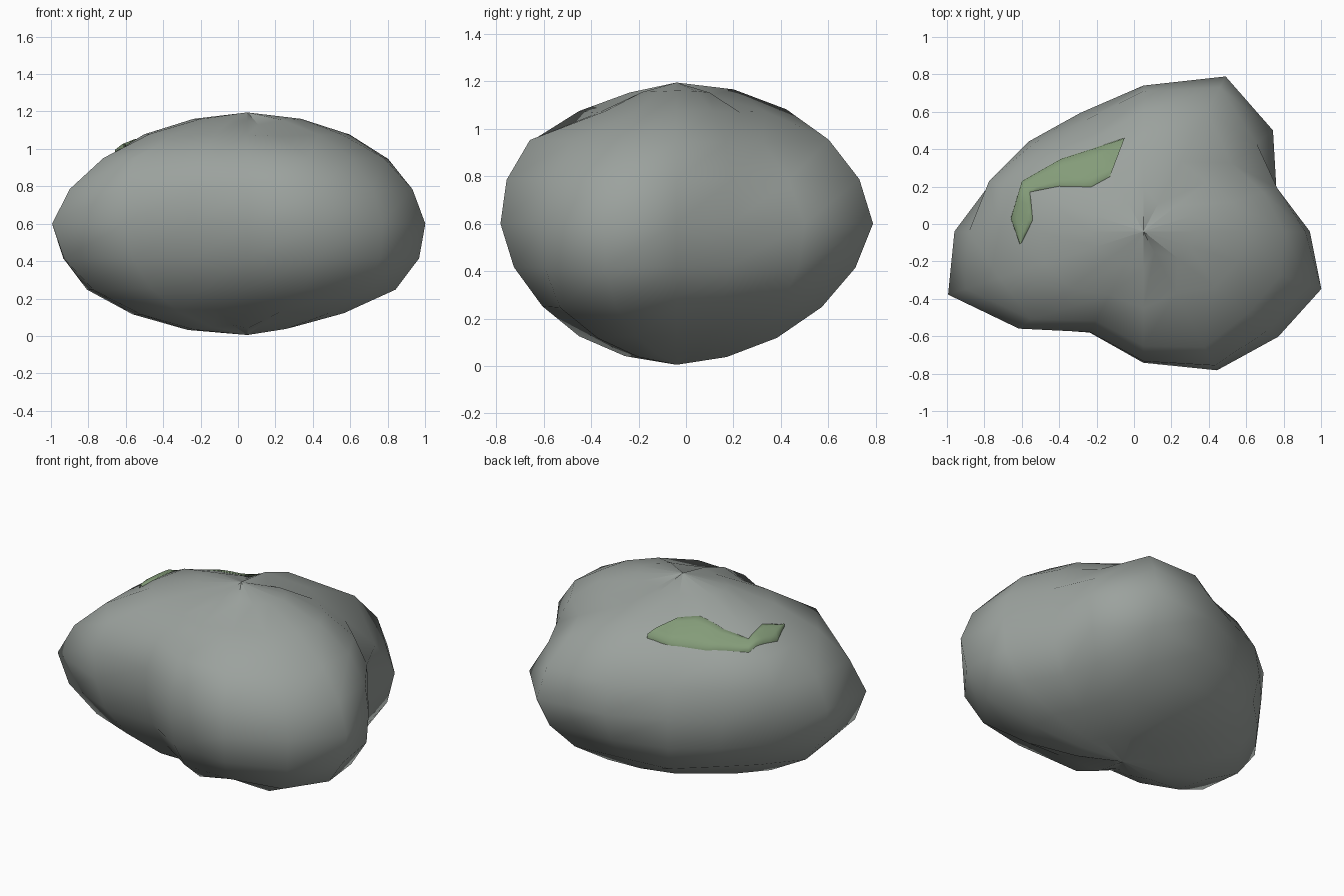
import bpy, bmesh, math
from mathutils import Vector
from mathutils.bvhtree import BVHTree

cube = bpy.data.objects.get("Cube")
if cube:
    bpy.data.objects.remove(cube)


def make_material(name, rgb):
    mat = bpy.data.materials.new(name)
    mat.use_nodes = True
    mat.diffuse_color = (*rgb, 1)
    mat.node_tree.nodes["Principled BSDF"].inputs["Base Color"].default_value = (*rgb, 1)
    return mat


def make_object(name, bm, mat):
    bmesh.ops.recalc_face_normals(bm, faces=bm.faces)
    for face in bm.faces:
        face.smooth = True
    mesh = bpy.data.meshes.new(name)
    bm.to_mesh(mesh)
    obj = bpy.data.objects.new(name, mesh)
    bpy.context.collection.objects.link(obj)
    mesh.materials.append(mat)
    return obj


stone = make_material("stone grey", (0.33, 0.36, 0.34))
moss_green = make_material("moss green", (0.23, 0.33, 0.19))

# Boulder: a flattened sphere swelling into lobes, with puckered poles.
# Each row is the outline (percent of full radius) at one height, bottom to top.
SEGMENTS, RINGS = 16, 10
CENTRE = Vector((0.05, -0.04, 0.6))
HALF_HEIGHT, DEPTH = 0.595, 0.78
OUTLINES = [
    [78, 75, 85, 95, 90, 80, 80, 90, 103, 100, 85, 67, 90, 65, 95, 84],
    [95, 82, 98, 105, 94, 96, 88, 92, 106, 110, 90, 72, 89, 97, 110, 106],
    [89, 77, 98, 115, 100, 88, 87, 88, 101, 113, 93, 75, 90, 103, 102, 103],
    [93, 86, 82, 110, 102, 85, 90, 100, 95, 103, 105, 82, 97, 106, 98, 98],
    [93, 90, 82, 66, 100, 64, 76, 89, 93, 90, 82, 78, 82, 50, 85, 88],
]


def boulder_point(segment, ring):
    # Outlines sit on every second ring; the rings between are blended
    lower, upper = OUTLINES[(ring - 1) // 2], OUTLINES[ring // 2]
    swell = (lower[segment] + upper[segment]) / 200
    turn = math.tau * segment / SEGMENTS
    latitude = math.pi * (ring / RINGS - 0.5)
    radius = swell * math.cos(latitude)
    height = HALF_HEIGHT * math.sin(latitude) * (1 - 0.13 * (1 - swell))
    return CENTRE + Vector((radius * math.cos(turn), DEPTH * radius * math.sin(turn), height))


bm = bmesh.new()
rows = [[bm.verts.new(boulder_point(s, r)) for s in range(SEGMENTS)] for r in range(1, RINGS)]
poles = [bm.verts.new(CENTRE + Vector((0, 0, z))) for z in (-HALF_HEIGHT, HALF_HEIGHT)]
for s in range(SEGMENTS):
    n = (s + 1) % SEGMENTS
    for low, high in zip(rows, rows[1:]):
        bm.faces.new((low[s], low[n], high[n], high[s]))
    bm.faces.new((poles[0], rows[0][n], rows[0][s]))
    bm.faces.new((poles[1], rows[-1][s], rows[-1][n]))

# Sharp creases radiate from both poles
for pole in poles:
    for edge in pole.link_edges:
        edge.smooth = False
make_object("boulder", bm, stone)
bmesh.ops.triangulate(bm, faces=bm.faces)
surface = BVHTree.FromBMesh(bm)
bm.free()

# Moss: a curved strip draped over the upper back right of the boulder
OUTER = [(-0.05, 0.46), (-0.22, 0.405), (-0.39, 0.35), (-0.6, 0.23), (-0.66, 0.03), (-0.61, -0.11)]
INNER = [(-0.13, 0.25), (-0.23, 0.195), (-0.4, 0.2), (-0.555, 0.17), (-0.54, 0.02), (-0.6, -0.1)]
LIFTS = [-0.01, 0.014, 0.018, 0.015, 0.011, 0.006, -0.002]
ACROSS = [0, 0.02, 0.25, 0.5, 0.75, 0.95, 1]
STEPS = 4


def along(points, t):
    i = min(int(t), len(points) - 2)
    return Vector(points[i]).lerp(Vector(points[i + 1]), t - i)


bm = bmesh.new()
strips = []
for step in range((len(OUTER) - 1) * STEPS + 1):
    t = step / STEPS
    strip = []
    for across, lift in zip(ACROSS, LIFTS):
        spot = along(OUTER, t).lerp(along(INNER, t), across)
        hit = surface.ray_cast(Vector((spot.x, spot.y, 3)), Vector((0, 0, -1)))[0]
        strip.append(bm.verts.new(hit + Vector((0, 0, lift))))
    strips.append(strip)
for a, b in zip(strips, strips[1:]):
    for i in range(len(ACROSS) - 1):
        bm.faces.new((a[i], a[i + 1], b[i + 1], b[i]))
make_object("moss_patch", bm, moss_green)
bm.free()
